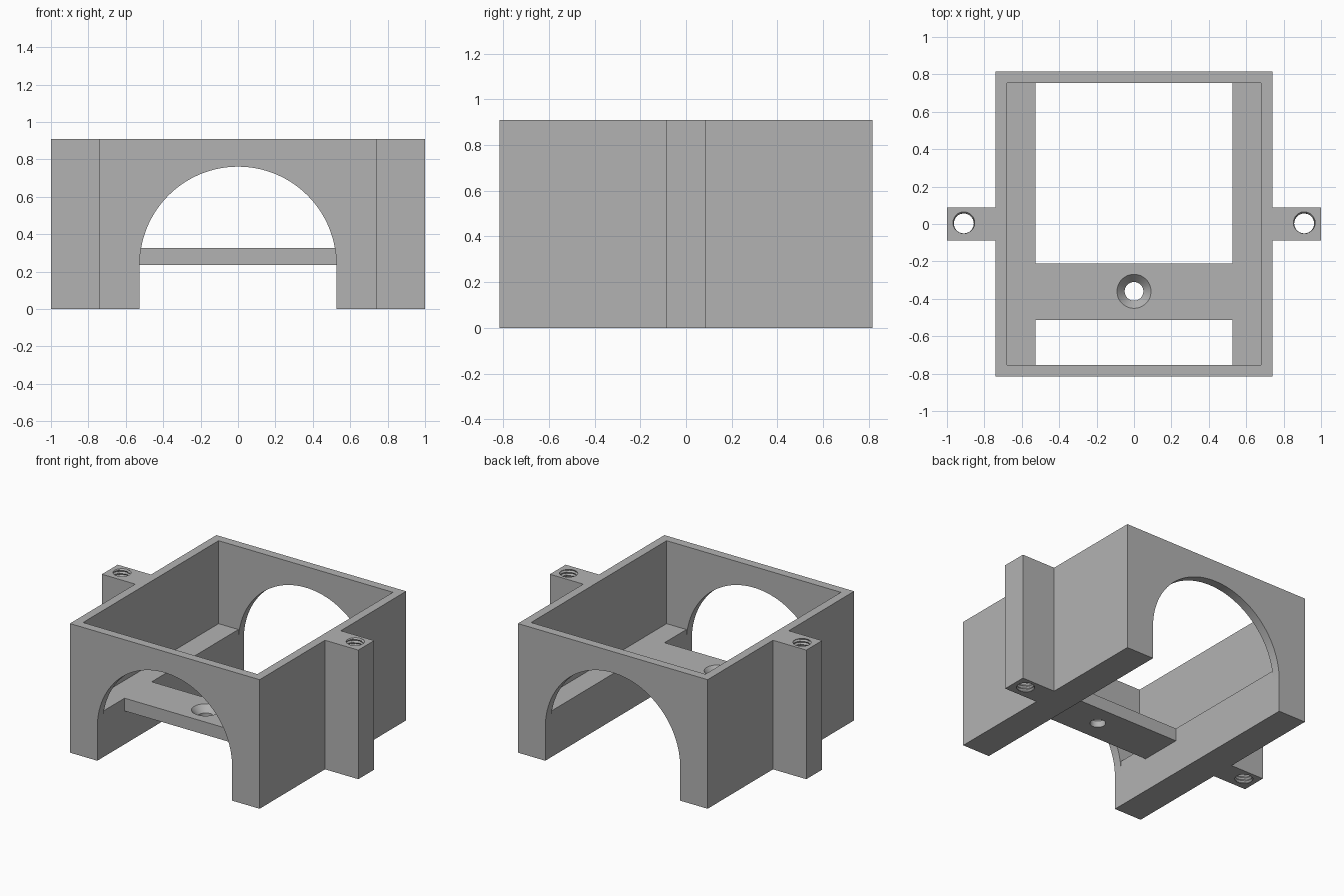
import bpy, bmesh, math

cube = bpy.data.objects.get("Cube")
if cube:
    bpy.data.objects.remove(cube, do_unlink=True)

HEIGHT = 0.91
HALF_X, HALF_Y = 0.74, 0.816      # outer box
IN_X, IN_Y = 0.68, 0.755          # inner cavity
ARCH_R, SPRING = 0.526, 0.235     # arch radius and spring line
LEDGE = 0.325                     # top of the ledges and the bar
LUG = 0.088                       # half width of the side lugs

grey = bpy.data.materials.new("matte_grey")
grey.use_nodes = True
grey.diffuse_color = (0.45, 0.45, 0.45, 1)
grey.node_tree.nodes["Principled BSDF"].inputs["Base Color"].default_value = (0.45, 0.45, 0.45, 1)


def make(name, bm):
    bmesh.ops.recalc_face_normals(bm, faces=bm.faces[:])
    mesh = bpy.data.meshes.new(name)
    bm.to_mesh(mesh)
    bm.free()
    mesh.materials.append(grey)
    obj = bpy.data.objects.new(name, mesh)
    bpy.context.collection.objects.link(obj)
    return obj


def prism(name, points, offset):
    """Extrude a planar outline along an offset."""
    bm = bmesh.new()
    face = bm.faces.new([bm.verts.new(p) for p in points])
    out = bmesh.ops.extrude_face_region(bm, geom=[face])
    verts = [g for g in out["geom"] if isinstance(g, bmesh.types.BMVert)]
    bmesh.ops.translate(bm, verts=verts, vec=offset)
    return make(name, bm)


def box(name, half_x, y0, y1, z0, z1):
    outline = [(-half_x, y0, z0), (half_x, y0, z0), (half_x, y1, z0), (-half_x, y1, z0)]
    return prism(name, outline, (0, 0, z1 - z0))


def stacked_rings(name, x, y, levels, radius, sides):
    """Closed round solid whose radius depends on height and angle."""
    bm = bmesh.new()
    rings = []
    for level in levels:
        ring = []
        for i in range(sides):
            a = math.tau * i / sides
            r = radius(level, a)
            ring.append(bm.verts.new((x + r * math.cos(a), y + r * math.sin(a), level)))
        rings.append(ring)
    for low, high in zip(rings, rings[1:]):
        for i in range(sides):
            j = (i + 1) % sides
            bm.faces.new((low[i], low[j], high[j], high[i]))
    bm.faces.new(rings[0])
    bm.faces.new(rings[-1])
    return make(name, bm)


def cut(body, cutter):
    cutter.hide_render = True
    mod = body.modifiers.new("cut", "BOOLEAN")
    mod.operation = "DIFFERENCE"
    mod.solver = "EXACT"
    mod.object = cutter
    bpy.context.view_layer.objects.active = body
    bpy.ops.object.modifier_apply(modifier=mod.name)
    bpy.data.objects.remove(cutter, do_unlink=True)


# Box with a lug on each side, as one outline
half = [(HALF_X, -HALF_Y), (HALF_X, -LUG), (1, -LUG), (1, LUG), (HALF_X, LUG), (HALF_X, HALF_Y)]
outline = half + [(-x, -y) for x, y in half]
body = prism("bracket_body", [(x, y, 0) for x, y in outline], (0, 0, HEIGHT))

# Cavity above the ledges, openings either side of the bar, space below it
cut(body, box("cavity", IN_X, -IN_Y, IN_Y, LEDGE, 1.1))
cut(body, box("front_opening", ARCH_R, -IN_Y, -0.512, -0.1, 0.5))
cut(body, box("back_opening", ARCH_R, -0.21, IN_Y, -0.1, 0.5))
cut(body, box("under_bar", ARCH_R, -0.6, -0.1, -0.1, SPRING))

# Arches through the two end walls
for side in (-1, 1):
    y = side * 0.7
    arch = [(ARCH_R, y, -0.1)]
    for i in range(65):
        a = math.pi * i / 64
        arch.append((ARCH_R * math.cos(a), y, SPRING + ARCH_R * math.sin(a)))
    arch.append((-ARCH_R, y, -0.1))
    cut(body, prism("arch", arch, (0, side * 0.3, 0)))

# Countersunk hole in the bar
cut(body, stacked_rings("countersink", 0, -0.36, [0.2, LEDGE - 0.045, LEDGE, 0.4],
                        lambda z, a: 0.05 if z < LEDGE - 0.01 else 0.091, 48))

# Threaded holes through the lugs
PITCH = 0.0222


def thread(z, a):
    turn = ((z - HEIGHT) / PITCH - (a - math.pi / 2) / math.tau) % 1
    return 0.053 + 0.0105 * abs(2 * turn - 1)


rows = int((HEIGHT + 0.04) / PITCH * 6)
levels = [-0.02 + (HEIGHT + 0.04) * i / rows for i in range(rows + 1)]
for x in (-0.91, 0.91):
    cut(body, stacked_rings("thread", x, 0.003, levels, thread, 24))

bpy.ops.object.select_all(action="DESELECT")
body.select_set(True)
bpy.context.view_layer.objects.active = body
bpy.ops.object.shade_smooth_by_angle(angle=math.radians(25))
